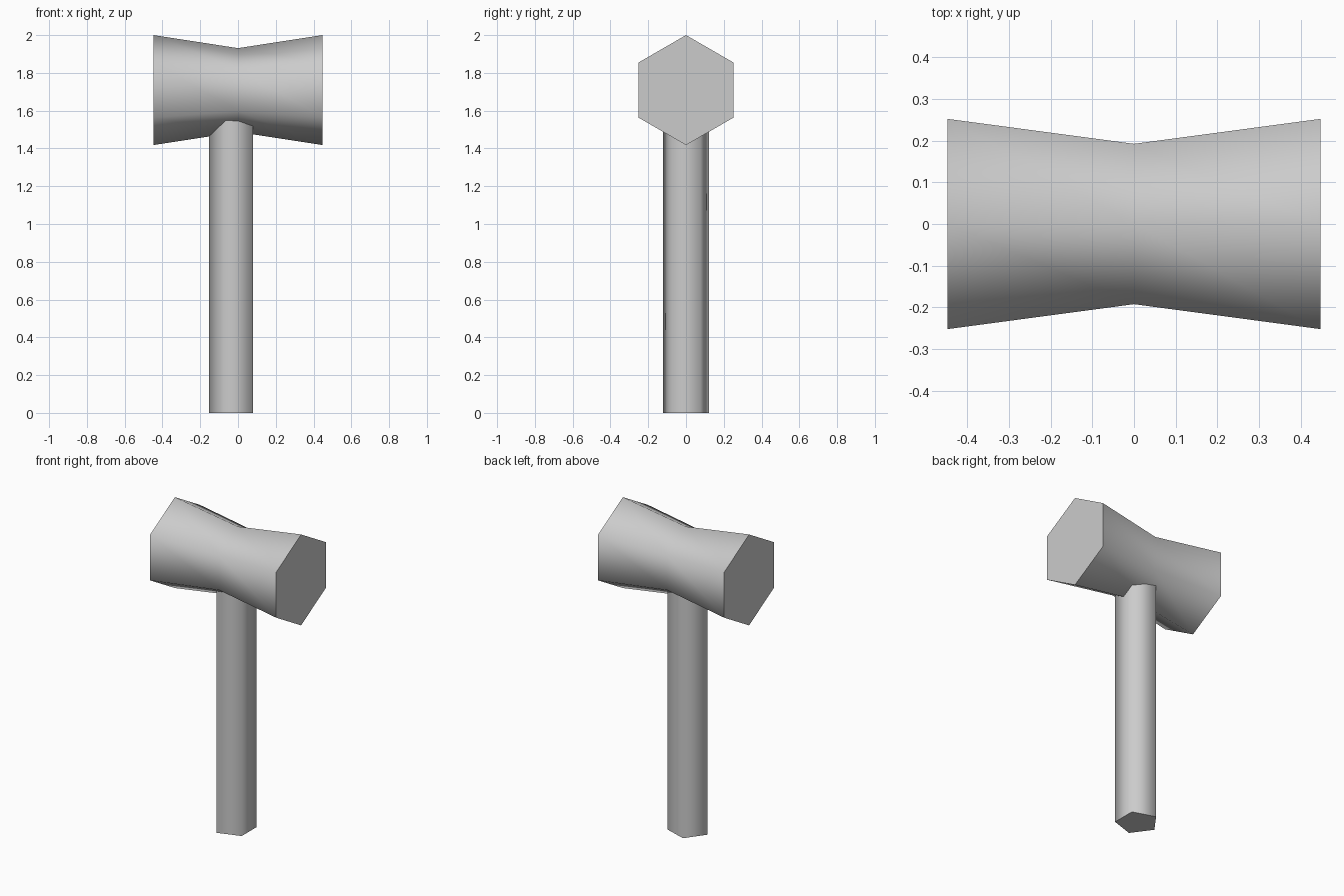
import bpy, bmesh
from math import cos, sin, pi, radians

if "Cube" in bpy.data.objects:
    bpy.data.objects.remove(bpy.data.objects["Cube"])


def loft(name, rings):
    """Skin a list of equal-sided rings, cap both ends, smooth the sides."""
    bm = bmesh.new()
    loops = [[bm.verts.new(p) for p in ring] for ring in rings]
    n = len(loops[0])
    for a, b in zip(loops, loops[1:]):
        for i in range(n):
            j = (i + 1) % n
            bm.faces.new((a[i], a[j], b[j], b[i]))
    bm.faces.new(loops[0])
    bm.faces.new(loops[-1])
    bmesh.ops.recalc_face_normals(bm, faces=bm.faces)
    mesh = bpy.data.meshes.new(name)
    bm.to_mesh(mesh)
    bm.free()
    obj = bpy.data.objects.new(name, mesh)
    bpy.context.collection.objects.link(obj)
    bpy.ops.object.select_all(action='DESELECT')
    obj.select_set(True)
    bpy.context.view_layer.objects.active = obj
    # sides blend together, end caps stay sharp
    bpy.ops.object.shade_smooth_by_angle(angle=radians(76))
    return obj


# Hexagonal hammer head lying along x, pinched at the waist
HEAD_Z = 1.709
loft("hammer_head", [
    [(x, r * cos(pi / 2 + k * pi / 3), HEAD_Z + r * sin(pi / 2 + k * pi / 3)) for k in range(6)]
    for x, r in ((-0.447, 0.291), (0, 0.222), (0.447, 0.291))])

# Five-sided handle, slightly off centre, ending inside the head
loft("handle", [
    [(-0.025 + 0.129 * cos(pi + k * 2 * pi / 5), 0.129 * sin(pi + k * 2 * pi / 5), z) for k in range(5)]
    for z in (0, 1.6)])
